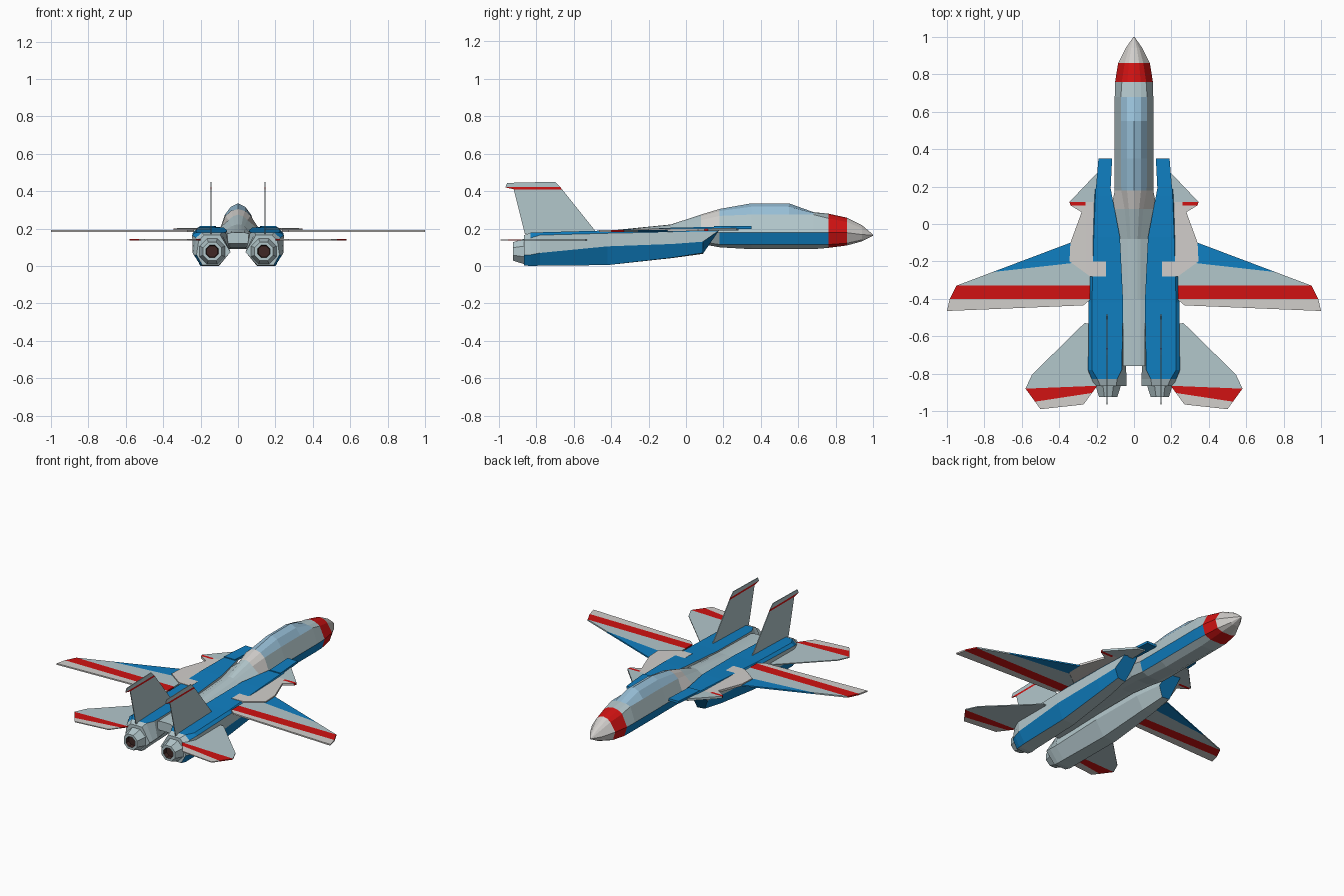
import bpy, bmesh, math
from mathutils import Vector

if "Cube" in bpy.data.objects:
    bpy.data.objects.remove(bpy.data.objects["Cube"])

COLORS = {
    "pale_grey": (0.45, 0.57, 0.60), "warm_grey": (0.64, 0.62, 0.60),
    "blue": (0.005, 0.214, 0.54), "red": (0.64, 0.006, 0.006),
    "glass": (0.31, 0.52, 0.68), "exhaust": (0.05, 0.02, 0.018),
}
NAMES = list(COLORS)
GREY, WARM, BLUE, RED, GLASS, DARK = range(6)
MATS = []
for n, c in COLORS.items():
    m = bpy.data.materials.new(n)
    m.diffuse_color = (*c, 1)
    m.use_nodes = True
    m.node_tree.nodes["Principled BSDF"].inputs["Base Color"].default_value = m.diffuse_color
    MATS.append(m)


def finish(name, bm, mirror):
    bmesh.ops.recalc_face_normals(bm, faces=bm.faces[:])
    me = bpy.data.meshes.new(name)
    bm.to_mesh(me)
    bm.free()
    for m in MATS:
        me.materials.append(m)
    ob = bpy.data.objects.new(name, me)
    bpy.context.collection.objects.link(ob)
    if mirror:
        ob.modifiers.new("mirror", 'MIRROR').use_mirror_merge = False
    return ob


def loft(name, rings, rule, mirror=True):
    """Skin closed rings; rule(segment, side) gives the colour, side -1 is a cap."""
    bm = bmesh.new()
    vs = [[bm.verts.new(p) for p in r] for r in rings]
    k = len(vs[0])
    for i in range(len(vs) - 1):
        for j in range(k):
            f = bm.faces.new((vs[i][j], vs[i][(j + 1) % k],
                              vs[i + 1][(j + 1) % k], vs[i + 1][j]))
            f.material_index = rule(i, j)
    for i, seg in ((0, 0), (-1, len(vs))):
        bm.faces.new(vs[i]).material_index = rule(seg, -1)
    return finish(name, bm, mirror)


def plate(name, outline, thick, cuts, rule, place):
    """Thin panel: flat outline cut along stripe lines, coloured, then thickened."""
    bm = bmesh.new()
    bm.faces.new([bm.verts.new((u, v, -thick / 2)) for u, v in outline])
    for (u, v), (nu, nv) in cuts:
        bmesh.ops.bisect_plane(bm, geom=bm.verts[:] + bm.edges[:] + bm.faces[:],
                               plane_co=(u, v, 0), plane_no=(nu, nv, 0))
    ext = bmesh.ops.extrude_face_region(bm, geom=bm.faces[:], use_keep_orig=True)
    for v in ext["geom"]:
        if isinstance(v, bmesh.types.BMVert):
            v.co.z += thick
    for f in bm.faces:
        c = f.calc_center_median()
        f.material_index = rule(c.x, c.y)
    for v in bm.verts:
        v.co = Vector(place(*v.co))
    return finish(name, bm, True)


# Fuselage: y, top, shoulder x/z, widest x/z, chine x/z, belly z
stations = [
    (1.00, .167, .002, .166, .003, .165, .002, .164, .163),
    (0.94, .218, .028, .200, .045, .168, .032, .140, .132),
    (0.86, .258, .050, .235, .085, .178, .068, .122, .110),
    (0.76, .280, .065, .255, .101, .178, .082, .115, .097),
    (0.68, .288, .070, .275, .103, .178, .084, .115, .090),
    (0.55, .335, .070, .275, .103, .178, .084, .115, .090),
    (0.35, .335, .070, .275, .103, .178, .084, .115, .090),
    (0.18, .305, .068, .268, .103, .178, .084, .115, .100),
    (0.08, .275, .050, .245, .122, .185, .080, .130, .118),
    (-.08, .222, .035, .212, .076, .188, .060, .135, .130),
    (-.40, .190, .035, .188, .060, .180, .055, .130, .130),
    (-.76, .180, .035, .179, .058, .172, .055, .120, .120),
]
rings = []
for y, zt, xs, zs, xw, zw, xl, zl, zb in stations:
    half = [(xs * .55, zs + (zt - zs) * .7), (xs, zs), (xw, zw), (xl, zl), (xl * .5, zb)]
    rings.append([(0, y, zt)] + [(x, y, z) for x, z in half]
                 + [(-x, y, z) for x, z in reversed(half)])


def fuselage_rule(i, j):
    side = min(j, 10 - j)          # 0-1 canopy, 2 flank, 3 lower flank, 4+ belly
    if j < 0:
        return WARM if i == 0 else GREY
    if i < 2:
        return WARM
    if i == 2:
        return RED
    if i < 7 and side == 3:
        return BLUE
    if 4 <= i < 7 and side < 2:
        return GLASS
    return WARM if i == 7 and side < 3 else GREY


loft("fuselage", rings, fuselage_rule, mirror=False)

# Engine nacelles: top inner, top outer, side upper, side lower, bottom outer, bottom inner, inner side
nacelle = [
    [(.125, .19, .21), (.205, .19, .21), (.217, .17, .185), (.222, .09, .13),
     (.20, .09, .07), (.145, .09, .065), (.115, .10, .13)],
    [(.075, -.07, .205), (.215, -.07, .205), (.23, -.07, .182), (.232, -.07, .118),
     (.205, -.07, .045), (.13, -.07, .043), (.08, -.07, .12)],
    [(.058, -.42, .19), (.225, -.42, .19), (.243, -.42, .175), (.243, -.42, .105),
     (.205, -.42, .005), (.115, -.42, .005), (.055, -.42, .10)],
    [(.065, -.78, .18), (.225, -.78, .18), (.245, -.78, .165), (.243, -.78, .07),
     (.20, -.78, .002), (.105, -.78, .002), (.042, -.78, .075)],
    [(.09, -.83, .178), (.195, -.83, .178), (.225, -.83, .15), (.235, -.83, .06),
     (.198, -.83, 0), (.102, -.83, 0), (.040, -.83, .075)],
    [(.095, -.865, .165), (.18, -.865, .165), (.21, -.865, .135), (.222, -.865, .06),
     (.19, -.865, .004), (.105, -.865, .004), (.040, -.865, .075)],
]


def nacelle_rule(i, j):
    if j < 0:
        return BLUE if i == 0 else GREY
    if i == 4:
        return BLUE if j == 3 else GREY
    return BLUE if j in (0, 1, 3) else GREY


loft("nacelle", nacelle, nacelle_rule)

# Intake lips reaching forward of the nacelles
plate("intake_lip", [(.117, .35), (.19, .35), (.207, .15), (.127, .15)], .016, [],
      lambda u, v: BLUE, lambda u, v, w: (u, v, .207 + w))


# Exhaust nozzles with a dark recess
def octagon(y, r):
    return [(.138 + r * math.cos(math.pi * (k + .5) / 4), y,
             .078 + r * math.sin(math.pi * (k + .5) / 4)) for k in range(8)]


loft("nozzle", [octagon(-.86, .075), octagon(-.925, .053), octagon(-.925, .036),
                octagon(-.90, .032)],
     lambda i, j: DARK if i >= 2 else GREY)

# Wing gloves with small foreplanes
plate("wing_glove", [(.15, .28), (.2, .27), (.345, .118), (.34, .1), (.28, .063),
                     (.34, -.1), (.345, -.2), (.235, -.28), (.15, -.28)], .014,
      [((0, .118), (0, 1)), ((0, .1), (0, 1)), ((.26, 0), (1, 0))],
      lambda u, v: RED if .1 < v < .118 and u > .26 else GREY if v > .118 else WARM,
      lambda u, v, w: (u, v, .192 + .02 * max(v, 0) + w))

# Swept wings
plate("wing", [(.34, -.1), (.95, -.33), (.985, -.4), (1, -.465), (.27, -.435),
               (.235, -.405), (.235, -.28), (.34, -.2)], .009,
      [((.34, -.21), (.045, .4)), ((0, -.33), (0, 1)), ((0, -.4), (0, 1))],
      lambda u, v: (BLUE if v > -.21 - (u - .34) * .1125 else GREY if v > -.33
                    else RED if v > -.4 else WARM),
      lambda u, v, w: (u, v, .187 + w))

# Tailplanes
plate("tailplane", [(.2, -.535), (.265, -.53), (.545, -.805), (.58, -.88), (.5, -.99),
                    (.27, -.965), (.2, -.87)], .006,
      [((.2, -.865), (.015, .37)), ((.235, -.905), (.045, .295))],
      lambda u, v: (GREY if v > -.865 - (u - .2) * .0405 else
                    RED if v > -.905 - (u - .235) * .1525 else WARM),
      lambda u, v, w: (u, v, .14 + w))

# Upright fins with a red stripe
plate("tail_fin", [(-.47, .17), (-.67, .42), (-.70, .45), (-.955, .444), (-.965, .42),
                   (-.92, .41), (-.86, .17)], .005,
      [((0, .41), (0, 1)), ((0, .422), (0, 1))],
      lambda u, v: GREY if v < .41 or v > .422 else RED,
      lambda u, v, w: (.145 + w, u, v))
